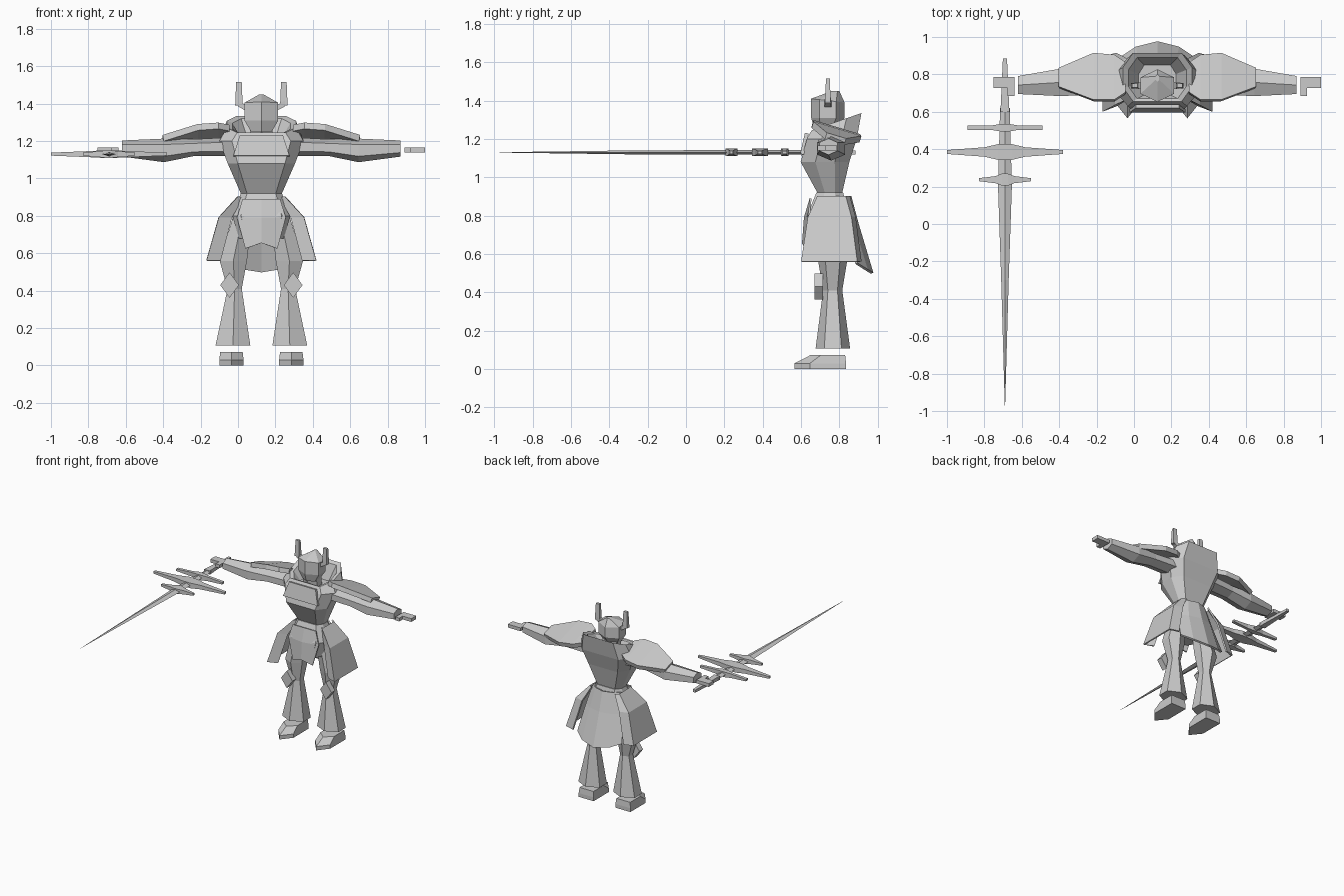
import bpy, bmesh

if "Cube" in bpy.data.objects:
    bpy.data.objects.remove(bpy.data.objects["Cube"], do_unlink=True)

BODY_X = .125  # body centre line
SWORD_X, SWORD_Z = -.69, 1.13

# Unit cross-sections
SQUARE = [(-1, -1), (1, -1), (1, 1), (-1, 1)]
DIAMOND = [(0, -1), (1, 0), (0, 1), (-1, 0)]
RIDGED = [(0, -1), (1, -.5), (1, .5), (0, 1), (-1, .5), (-1, -.5)]
CHEST = [(-.7, -1), (.7, -1), (1, -.4), (1, .4), (.7, 1), (-.7, 1), (-1, .4), (-1, -.4)]
SOLE = [(0, -1), (1, -.4), (1, 1), (-1, 1), (-1, -.4)]

grey = bpy.data.materials.new("plain_grey")
grey.use_nodes = True
grey.diffuse_color = (.6, .6, .6, 1)
grey.node_tree.nodes["Principled BSDF"].inputs["Base Color"].default_value = grey.diffuse_color


def skin(name, rows, side=1, origin=BODY_X, solid=False, thickness=0):
    """Join rows of points with faces, as a closed solid or a thick panel."""
    bm = bmesh.new()
    rows = [[bm.verts.new((x * side, y, z)) for x, y, z in row] for row in rows]
    for low, high in zip(rows, rows[1:]):
        pairs = list(zip(low, high))
        following = pairs[1:] + pairs[:1] if solid else pairs[1:]
        for (a, b), (c, d) in zip(pairs, following):
            bm.faces.new((a, c, d, b))
    if solid:
        bm.faces.new(rows[0])
        bm.faces.new(rows[-1])
    bmesh.ops.recalc_face_normals(bm, faces=bm.faces)
    mesh = bpy.data.meshes.new(name)
    bm.to_mesh(mesh)
    bm.free()
    mesh.materials.append(grey)
    ob = bpy.data.objects.new(name, mesh)
    ob.location.x = origin
    bpy.context.collection.objects.link(ob)
    if thickness:
        modifier = ob.modifiers.new("thickness", "SOLIDIFY")
        modifier.thickness, modifier.offset = thickness, 0


def taper(name, shape, axis, stations, side=1, origin=BODY_X):
    """Scale a cross-section along an axis; each station gives position,
    centre, half sizes and an optional tilt."""
    rows = []
    for along, centre_u, centre_v, half_u, half_v, *tilt in stations:
        row = []
        for u, v in shape:
            p = along + sum(tilt) * v
            u, v = centre_u + half_u * u, centre_v + half_v * v
            row.append({"X": (p, u, v), "Y": (u, p, v), "Z": (u, v, p)}[axis])
        rows.append(row)
    skin(name, rows, side, origin, solid=True)


def curved_panel(name, spread, stations, thickness):
    """Symmetric hanging panel; depth and height change towards its edges."""
    skin(name, [[(half * f, y + bow * f * f, z + lift * f * f) for f in spread]
                for half, y, z, bow, lift in stations], thickness=thickness)


# Torso with a hollow collar rising behind the head
taper("torso", CHEST, "Z", [
    (.92, 0, .75, .11, .065),
    (1.08, 0, .725, .18, .127),
    (1.2, 0, .76, .225, .13),
    (1.29, 0, .785, .185, .13, .045),
    (1.28, 0, .78, .155, .11, .04),
    (1.2, 0, .77, .1, .08)])
curved_panel("chest_plate", (-1, 1), [(.115, .63, 1.23, 0, 0), (.15, .605, 1.12, 0, 0)], .02)

# Pelvis, notched front flap and long back skirt
taper("pelvis", CHEST, "Z", [
    (.92, 0, .75, .11, .07),
    (.8, 0, .74, .155, .11),
    (.68, 0, .73, .12, .1)])
curved_panel("front_flap", (-1, 0, 1), [
    (.1, .65, .89, 0, 0),
    (.13, .62, .79, .02, 0),
    (.085, .61, .655, .02, -.03)], .01)
curved_panel("back_skirt", (-1, -.6, 0, .6, 1), [
    (.12, .855, .9, -.06, 0),
    (.16, .895, .75, -.07, 0),
    (.19, .97, .5, -.08, .05)], .015)

# Neck and helmet
taper("neck", RIDGED, "Z", [(1.2, 0, .75, .06, .06), (1.28, 0, .74, .06, .06)])
taper("helmet", RIDGED, "Z", [
    (1.25, 0, .73, .055, .06),
    (1.31, 0, .74, .09, .087),
    (1.4, 0, .74, .09, .087, -.01),
    (1.45, 0, .78, .01, .02)])

for label, side in (("left", 1), ("right", -1)):
    # Horn, bent outward then upward
    taper(label + "_horn_root", SQUARE, "X", [
        (.07, .74, 1.37, .02, .015), (.125, .74, 1.4, .015, .015)], side)
    taper(label + "_horn", SQUARE, "Z", [
        (1.39, .12, .74, .02, .015), (1.515, .12, .74, .015, .01)], side)

    # Shoulder pad, a leaf tipping down to the back and the outside
    skin(label + "_shoulder_pad", [
        [(x, y, 1.48 - .3 * y - .2 * max(0, x - .3)) for y in (middle - half, middle + half)]
        for x, middle, half in ((.17, .78, .08), (.23, .78, .12), (.34, .785, .125), (.525, .78, .05))
    ], side, thickness=.035)

    # Arm, hand and thumb
    taper(label + "_arm", RIDGED, "X", [
        (.16, .76, 1.17, .07, .05),
        (.36, .755, 1.165, .065, .045),
        (.52, .757, 1.15, .073, .063),
        (.745, .743, 1.16, .048, .043)], side)
    for part, middle, half, tip in (("_hand", .757, .03, .875), ("_thumb", .71, .025, .8)):
        taper(label + part, SQUARE, "X", [(x, middle, 1.153, half, .013) for x in (.765, tip)], side)

    # Flared hip plate, folded round at the front and back
    skin(label + "_hip_plate", [
        [(inner, front + .03, z), (outer, front, z), (outer, back, z), (inner, back + .02, z)]
        for inner, outer, front, back, z in (
            (.1, .125, .69, .83, .9), (.16, .225, .64, .86, .79), (.22, .29, .605, .89, .56))
    ], side, thickness=.012)

    # Leg, knee guard and foot
    knee = (.41, .143, .765, .038, .05)
    taper(label + "_thigh", RIDGED, "Z", [
        (.8, .1, .75, .05, .065), (.56, .15, .765, .073, .075), knee], side)
    taper(label + "_shin", RIDGED, "Z", [knee, (.107, .152, .766, .093, .09)], side)
    taper(label + "_knee_guard", DIAMOND, "Y", [
        (y, .17, .43, .05, .068) for y in (.67, .715)], side)
    taper(label + "_foot", SOLE, "Z", [
        (0, .16, .7, .065, .135), (.03, .16, .7, .065, .135), (.073, .16, .74, .06, .09)], side)

# Sword pointing forward from the right hand
for part, shape, stations in (
        ("sword_blade", DIAMOND, ((.62, .026, .012), (.2, .037, .012), (-.3, .02, .01), (-.973, .001, .001))),
        ("sword_grip", SQUARE, ((.885, .011, .01), (.6, .024, .015)))):
    taper(part, shape, "Y", [(y, 0, SWORD_Z, wide, thick) for y, wide, thick in stations],
          origin=SWORD_X)

# Cross guards, tapering to both ends
for part, y, reach, depth, end in (("rear", .515, .2, .02, .6), ("middle", .385, .31, .042, .25),
                                   ("front", .237, .14, .032, .25)):
    taper(part + "_cross_guard", SQUARE, "X", [
        (f * reach, y, SWORD_Z, depth * wide, .02 * thick)
        for f, wide, thick in ((-1, end, .4), (-.35, .6, .8), (-.12, 1, 1),
                               (.12, 1, 1), (.35, .6, .8), (1, end, .4))
    ], origin=SWORD_X)
